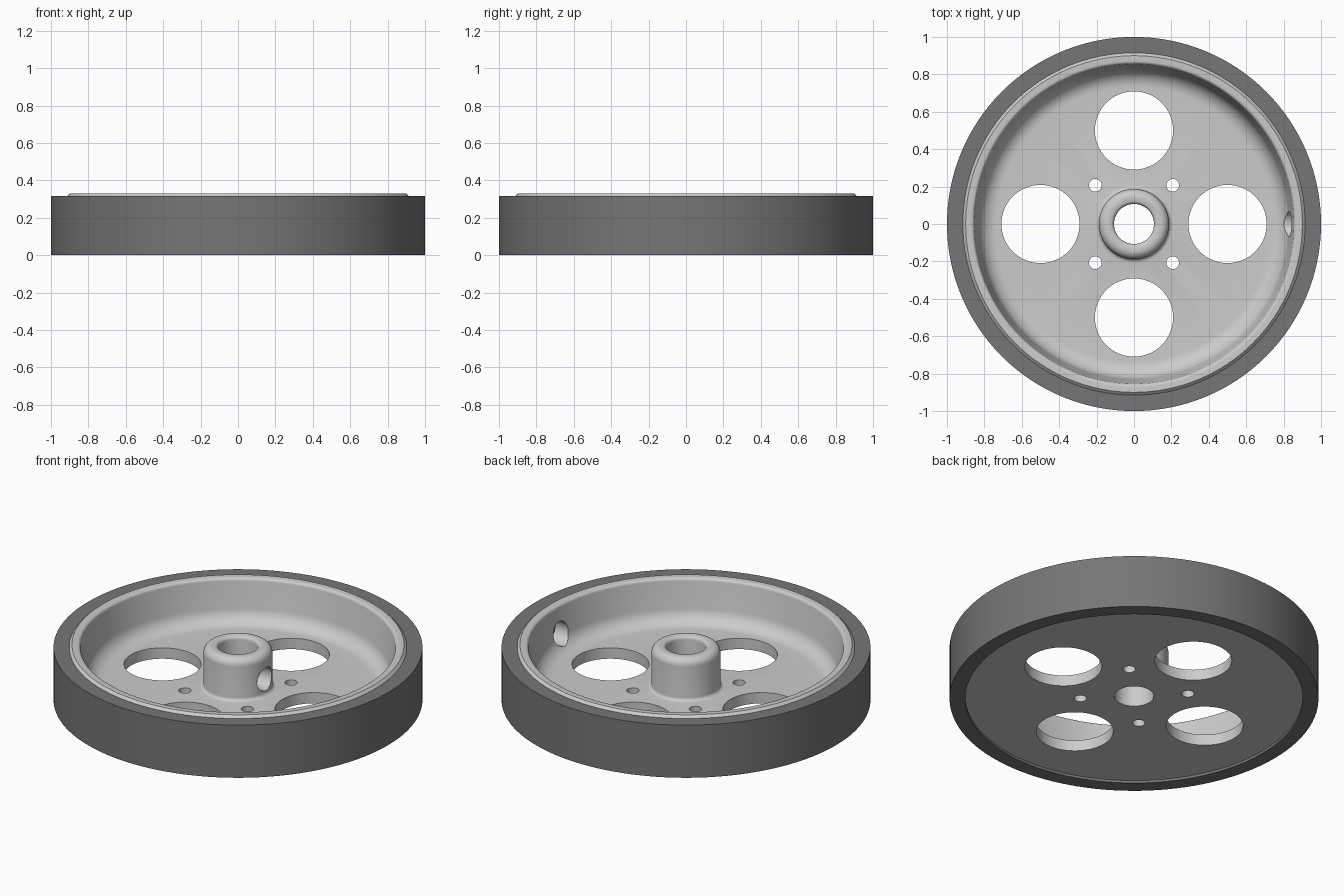
import bpy, bmesh
from math import sin, cos, pi, radians
from mathutils import Matrix

if "Cube" in bpy.data.objects:
    bpy.data.objects.remove(bpy.data.objects["Cube"])


def arc(cx, cz, r, a0, a1, n=6):
    """Profile points along a fillet, angles in degrees."""
    return [(cx + r * cos(radians(a0 + (a1 - a0) * i / n)),
             cz + r * sin(radians(a0 + (a1 - a0) * i / n))) for i in range(n + 1)]


def finish(name, bm):
    bmesh.ops.recalc_face_normals(bm, faces=bm.faces)
    mesh = bpy.data.meshes.new(name)
    bm.to_mesh(mesh)
    bm.free()
    ob = bpy.data.objects.new(name, mesh)
    bpy.context.collection.objects.link(ob)
    return ob


def lathe(name, profile, n=128):
    """Revolve a closed (radius, z) profile around z."""
    bm = bmesh.new()
    rings = [[bm.verts.new((r * cos(2 * pi * i / n), r * sin(2 * pi * i / n), z))
              for r, z in profile] for i in range(n)]
    m = len(profile)
    for i in range(n):
        a, b = rings[i], rings[(i + 1) % n]
        for j in range(m):
            k = (j + 1) % m
            bm.faces.new((a[j], b[j], b[k], a[k]))
    return finish(name, bm)


def smooth(ob, angle=30):
    bpy.ops.object.select_all(action='DESELECT')
    ob.select_set(True)
    bpy.context.view_layer.objects.active = ob
    bpy.ops.object.shade_smooth_by_angle(angle=radians(angle))


# Rubber tyre
tyre = lathe("tyre", [(0.915, 0), (1, 0), (1, 0.315), (0.915, 0.315)])
rubber = bpy.data.materials.new("rubber")
rubber.diffuse_color = (0.18, 0.18, 0.18, 1)
rubber.use_nodes = True
rubber.node_tree.nodes["Principled BSDF"].inputs["Base Color"].default_value = rubber.diffuse_color
tyre.data.materials.append(rubber)

# Wheel: web, rim and hub in one profile
profile = [(0.107, 0.015), (0.915, 0.015), (0.915, 0.315), (0.90, 0.33)]
profile += arc(0.872, 0.312, 0.018, 90, 180, 5)            # rim lip
profile += [(0.85, 0.29)]
profile += arc(0.735, 0.175, 0.095, -8, -90, 10)           # rim to web fillet
profile += arc(0.207, 0.10, 0.02, 270, 180, 4)             # hub root fillet
profile += arc(0.142, 0.285, 0.045, 0, 90, 8)              # hub outer round
profile += arc(0.127, 0.31, 0.02, 90, 180, 5)[1:]          # bore edge round
wheel = lathe("wheel", profile)

# Cutters: lightening holes, screw holes, radial set-screw hole
bm = bmesh.new()


def cylinder(r, depth, matrix, n):
    bmesh.ops.create_cone(bm, cap_ends=True, segments=n, radius1=r, radius2=r,
                          depth=depth, matrix=matrix)


for i in range(4):
    turn = Matrix.Rotation(i * pi / 2, 4, 'Z')
    cylinder(0.209, 0.12, turn @ Matrix.Translation((0.5, 0, 0.045)), 64)
    cylinder(0.034, 0.12, turn @ Matrix.Translation((0.207, 0.207, 0.045)), 32)
cylinder(0.068, 0.92, Matrix.Translation((0.51, 0, 0.175)) @ Matrix.Rotation(pi / 2, 4, 'Y'), 40)
cutter = finish("hole_cutter", bm)
cutter.hide_render = True

mod = wheel.modifiers.new("holes", 'BOOLEAN')
mod.operation = 'DIFFERENCE'
mod.solver = 'EXACT'
mod.object = cutter
bpy.context.view_layer.objects.active = wheel
bpy.ops.object.modifier_apply(modifier=mod.name)
bpy.data.objects.remove(cutter)

smooth(tyre)
smooth(wheel)
